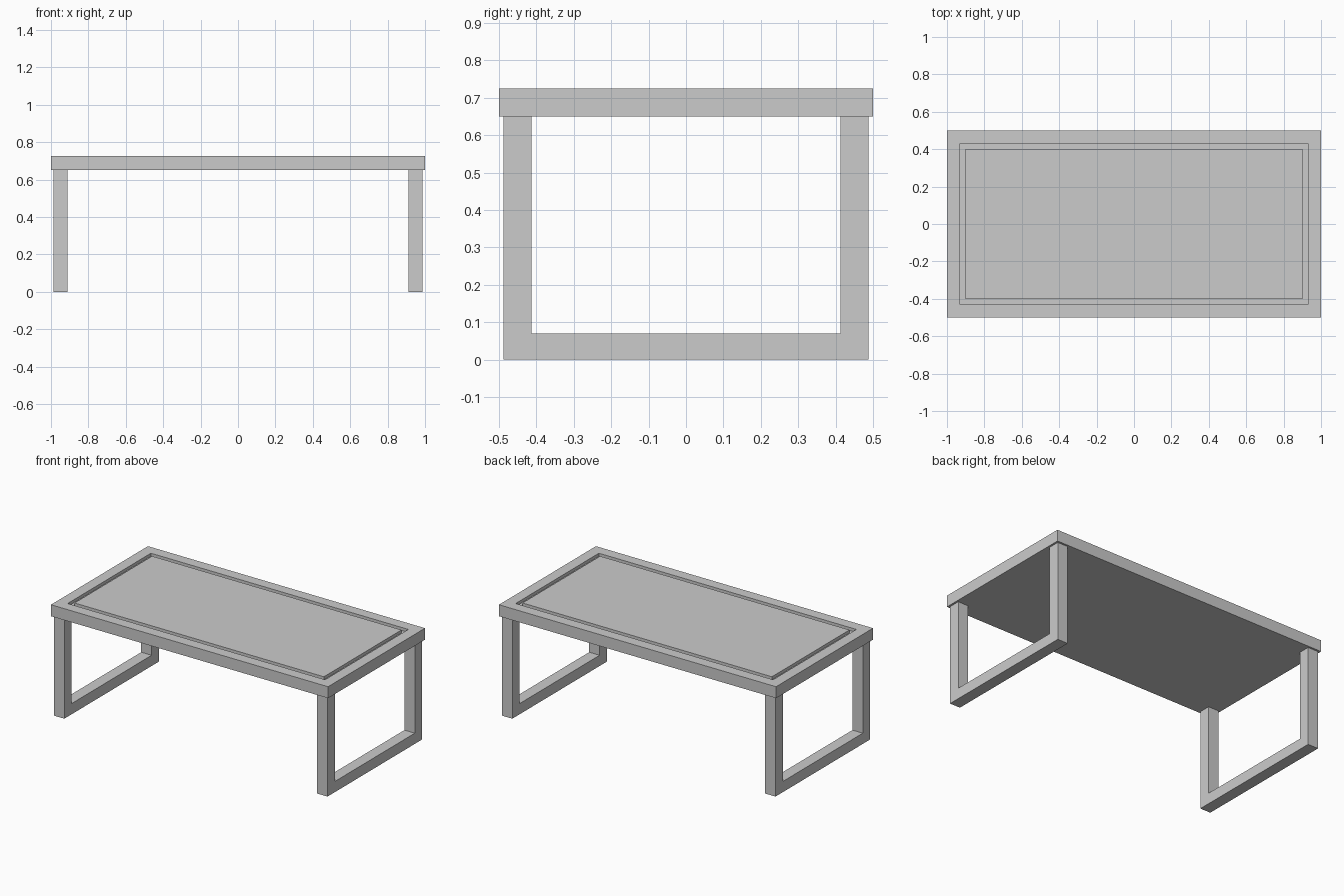
import bpy
import bmesh

if "Cube" in bpy.data.objects:
    bpy.data.objects.remove(bpy.data.objects["Cube"])

TOP_Z, UNDER_Z = 0.725, 0.65
INLAY_DEPTH = 0.02


def add_object(name, bm):
    bmesh.ops.recalc_face_normals(bm, faces=bm.faces[:])
    mesh = bpy.data.meshes.new(name)
    bm.to_mesh(mesh)
    bm.free()
    obj = bpy.data.objects.new(name, mesh)
    bpy.context.collection.objects.link(obj)
    return obj


def box_mesh(size, center):
    bm = bmesh.new()
    bmesh.ops.create_cube(bm, size=1)
    bmesh.ops.scale(bm, vec=size, verts=bm.verts)
    bmesh.ops.translate(bm, vec=center, verts=bm.verts)
    return bm


# Tabletop slab with a shallow recess, leaving a 0.1 border
bm = box_mesh((2, 1, TOP_Z - UNDER_Z), (0, 0, (TOP_Z + UNDER_Z) / 2))
top = max(bm.faces, key=lambda f: f.calc_center_median().z)
bmesh.ops.inset_region(bm, faces=[top], thickness=0.1)
floor = bmesh.ops.extrude_discrete_faces(bm, faces=[top])["faces"][0]
bmesh.ops.translate(bm, vec=(0, 0, -INLAY_DEPTH), verts=floor.verts)
add_object("tabletop", bm)

# Inlay panel, flush with the border
add_object("tabletop_inlay", box_mesh((1.8, 0.8, INLAY_DEPTH),
                                      (0, 0, TOP_Z - INLAY_DEPTH / 2)))

# U-shaped leg frames: a (y, z) profile extruded along x
OUT, INN, BAR = 0.4875, 0.4125, 0.07
profile = [(-OUT, 0), (OUT, 0), (OUT, UNDER_Z), (INN, UNDER_Z),
           (INN, BAR), (-INN, BAR), (-INN, UNDER_Z), (-OUT, UNDER_Z)]
for name, x in (("left_leg_frame", -0.9875), ("right_leg_frame", 0.9125)):
    bm = bmesh.new()
    face = bm.faces.new([bm.verts.new((x, y, z)) for y, z in profile])
    extruded = bmesh.ops.extrude_face_region(bm, geom=[face])["geom"]
    verts = [v for v in extruded if isinstance(v, bmesh.types.BMVert)]
    bmesh.ops.translate(bm, vec=(0.075, 0, 0), verts=verts)
    # Keep the starting cap so the frame is closed
    if not any(all(abs(v.co.x - x) < 1e-6 for v in f.verts) for f in bm.faces):
        bm.faces.new([v for v in bm.verts if abs(v.co.x - x) < 1e-6])
    add_object(name, bm)
